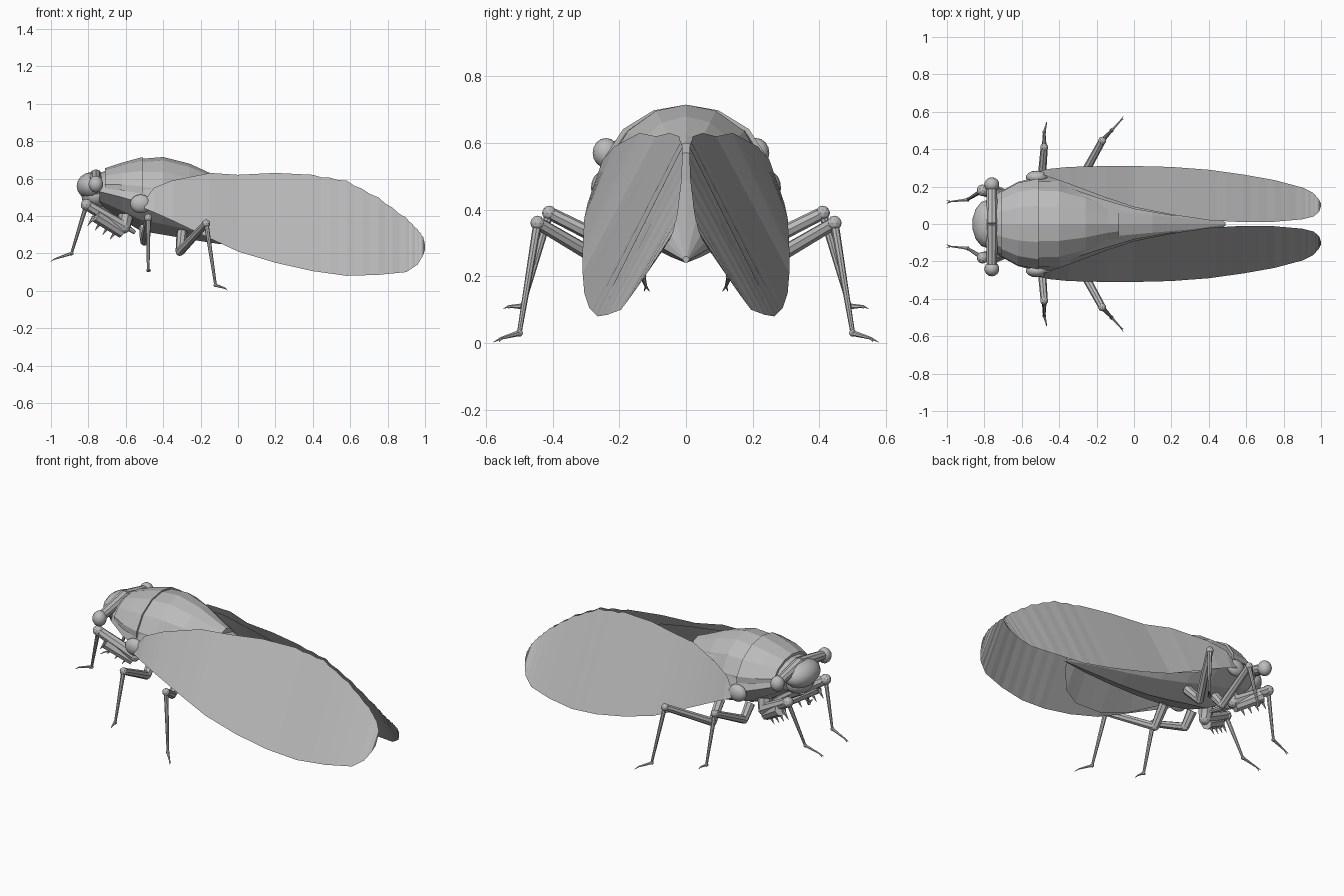
import bpy, bmesh, math
from mathutils import Vector, Matrix

if "Cube" in bpy.data.objects:
    bpy.data.objects.remove(bpy.data.objects["Cube"])

grey = bpy.data.materials.new("plain_grey")
grey.use_nodes = True
grey.diffuse_color = (0.5, 0.5, 0.5, 1)
grey.node_tree.nodes["Principled BSDF"].inputs["Base Color"].default_value = grey.diffuse_color


def finish(name, bm, smooth=False):
    bmesh.ops.recalc_face_normals(bm, faces=bm.faces)
    mesh = bpy.data.meshes.new(name)
    bm.to_mesh(mesh)
    bm.free()
    mesh.materials.append(grey)
    for poly in mesh.polygons:
        poly.use_smooth = smooth
    obj = bpy.data.objects.new(name, mesh)
    bpy.context.collection.objects.link(obj)
    return obj


def loft(name, rows, profile):
    """Skin a mirrored cross-section through rows of x, half width, top, side, bottom."""
    bm = bmesh.new()
    rings = []
    for x, w, top, side, bottom in rows:
        half = []
        for py, pz in profile:
            z = side + pz * ((top - side) if pz > 0 else (side - bottom))
            half.append((py * w, z))
        outline = half + [(-y, z) for y, z in reversed(half) if y > 0]
        rings.append([bm.verts.new((x, y, z)) for y, z in outline])
    count = len(rings[0])
    for a, b in zip(rings, rings[1:]):
        for i in range(count):
            j = (i + 1) % count
            bm.faces.new((a[i], a[j], b[j], b[i]))
    bm.faces.new(rings[0])
    bm.faces.new(rings[-1])
    return finish(name, bm)


def rod(bm, p, q, r1, r2, sides=8):
    p, q = Vector(p), Vector(q)
    turn = (q - p).to_track_quat('Z', 'Y').to_matrix().to_4x4()
    bmesh.ops.create_cone(bm, cap_ends=True, segments=sides, radius1=r1, radius2=r2,
                          depth=(q - p).length, matrix=Matrix.Translation((p + q) / 2) @ turn)


def ball(name, centre, radii, segments=14):
    bm = bmesh.new()
    place = Matrix.Translation(centre) @ Matrix.Diagonal((*radii, 1))
    bmesh.ops.create_uvsphere(bm, u_segments=segments, v_segments=segments // 2 + 1,
                              radius=1, matrix=place)
    return finish(name, bm, True)


def wing(name, rows, sign, steps, scallop):
    """Flat sheet between an inner and an outer edge."""
    bm = bmesh.new()
    pairs = []
    for k, (a, b) in enumerate(zip(rows, rows[1:])):
        last = k == len(rows) - 2
        for s in range(steps + last):
            x, yi, zi, yo, zo = (u + (v - u) * s / steps for u, v in zip(a, b))
            dent = scallop * (s % 2) if x > 0.4 else 0
            pairs.append((bm.verts.new((x, sign * yi, zi + dent)),
                          bm.verts.new((x, sign * yo, zo))))
    for (a, b), (c, d) in zip(pairs, pairs[1:]):
        bm.faces.new((a, b, d, c))
    return finish(name, bm)


# Abdomen and thorax
section = [(0, 1), (0.36, 0.93), (0.7, 0.7), (0.9, 0.36), (1, 0), (0.62, -0.6), (0, -1)]
loft("body", [
    (-0.74, 0.16, 0.63, 0.53, 0.45), (-0.62, 0.225, 0.67, 0.50, 0.38),
    (-0.52, 0.25, 0.70, 0.47, 0.32), (-0.40, 0.255, 0.70, 0.44, 0.30),
    (-0.26, 0.22, 0.66, 0.40, 0.275), (-0.10, 0.18, 0.58, 0.37, 0.25),
    (0.10, 0.13, 0.49, 0.33, 0.24), (0.30, 0.08, 0.37, 0.29, 0.24),
    (0.49, 0.01, 0.26, 0.25, 0.24)], section)
# Raised back plates
plate = [(0, 1), (0.36, 0.93), (0.7, 0.7), (0.9, 0.36), (0.9, 0.2), (0, 0.2)]
loft("neck_shield", [
    (-0.71, 0.19, 0.655, 0.52, 0.45), (-0.62, 0.245, 0.685, 0.50, 0.40),
    (-0.51, 0.27, 0.715, 0.47, 0.33)], plate)
loft("back_shield", [
    (-0.52, 0.255, 0.705, 0.47, 0.33), (-0.40, 0.25, 0.715, 0.45, 0.32),
    (-0.26, 0.2, 0.68, 0.42, 0.30), (-0.14, 0.13, 0.625, 0.42, 0.30),
    (-0.08, 0.11, 0.60, 0.42, 0.30)], plate)

# Head
ball("head", (-0.78, 0, 0.56), (0.085, 0.13, 0.075))
ball("face", (-0.76, 0, 0.51), (0.08, 0.1, 0.07))
bm = bmesh.new()
rod(bm, (-0.76, -0.23, 0.575), (-0.76, 0, 0.615), 0.028, 0.035, 10)
rod(bm, (-0.76, 0, 0.615), (-0.76, 0.2, 0.575), 0.035, 0.028, 10)
finish("brow", bm)
bm = bmesh.new()
rod(bm, (-0.77, 0, 0.46), (-0.55, 0, 0.31), 0.035, 0.01)
finish("beak", bm)

fore_wing = [
    (-0.50, 0.27, 0.48, 0.285, 0.44), (-0.45, 0.25, 0.55, 0.295, 0.42),
    (-0.35, 0.215, 0.59, 0.305, 0.375), (-0.15, 0.14, 0.63, 0.31, 0.28),
    (0.0, 0.09, 0.62, 0.31, 0.21), (0.2, 0.05, 0.63, 0.305, 0.15),
    (0.4, 0.02, 0.62, 0.29, 0.105), (0.58, 0.01, 0.59, 0.265, 0.08),
    (0.75, 0.012, 0.50, 0.235, 0.085), (0.9, 0.025, 0.39, 0.195, 0.10),
    (0.96, 0.04, 0.33, 0.165, 0.14), (0.99, 0.065, 0.29, 0.13, 0.19),
    (1.0, 0.095, 0.25, 0.11, 0.22)]
hind_wing = [
    (-0.4, 0.21, 0.56, 0.27, 0.41), (-0.2, 0.14, 0.6, 0.285, 0.30),
    (0.0, 0.08, 0.6, 0.285, 0.225), (0.2, 0.045, 0.58, 0.26, 0.2),
    (0.3, 0.045, 0.52, 0.22, 0.23), (0.36, 0.09, 0.43, 0.16, 0.32)]

# Each leg: hip, femur start, knee, ankle, toe, femur radius
legs = {
    "front_leg": [(-0.6, 0.1, 0.4), (-0.61, 0.12, 0.34), (-0.81, 0.18, 0.46),
                  (-0.89, 0.13, 0.2), (-0.98, 0.12, 0.17), 0.035],
    "middle_leg": [(-0.5, 0.1, 0.34), (-0.5, 0.16, 0.265), (-0.48, 0.41, 0.39),
                   (-0.48, 0.49, 0.11), (-0.47, 0.53, 0.11), 0.024],
    "hind_leg": [(-0.3, 0.1, 0.31), (-0.31, 0.19, 0.21), (-0.17, 0.445, 0.36),
                 (-0.12, 0.5, 0.03), (-0.07, 0.555, 0.014), 0.024]}

for side, sign in (("left", 1), ("right", -1)):
    ball(side + "_eye", (-0.76, 0.225 * sign - 0.015, 0.57), (0.04, 0.04, 0.045))
    ball(side + "_wing_joint", (-0.52, 0.25 * sign, 0.465), (0.058, 0.035, 0.05))
    wing(side + "_fore_wing", fore_wing, sign, 4, -0.006)
    wing(side + "_hind_wing", hind_wing, sign, 2, 0)
    for name, (*points, r) in legs.items():
        hip, start, knee, ankle, toe = [Vector((x, y * sign, z)) for x, y, z in points]
        bm = bmesh.new()
        rod(bm, hip, start, r * 1.2, r)
        rod(bm, start, knee, r, r * 0.8)
        rod(bm, knee, ankle, 0.013, 0.007)
        rod(bm, ankle, toe, 0.009, 0.004, 6)
        # Claws
        for spread in (-1, 1):
            rod(bm, toe, toe + (toe - ankle) * 0.25 + Vector((0, 0.008 * spread, -0.007)),
                0.004, 0.001, 5)
        for joint, size in ((start, r), (knee, max(r * 0.9, 0.022)), (ankle, 0.011)):
            bmesh.ops.create_icosphere(bm, subdivisions=2, radius=size,
                                       matrix=Matrix.Translation(joint))
        # Spines under the grasping femur
        if name == "front_leg":
            rod(bm, start + Vector((-0.01, 0, -0.03)), knee + Vector((0.05, 0, -0.06)), 0.03, 0.035)
            for i in range(4):
                base = start.lerp(knee, 0.2 + 0.2 * i) + Vector((0, 0, -0.04))
                rod(bm, base, base + Vector((-0.035, 0, -0.05)), 0.012, 0.001, 6)
        finish(side + "_" + name, bm)
